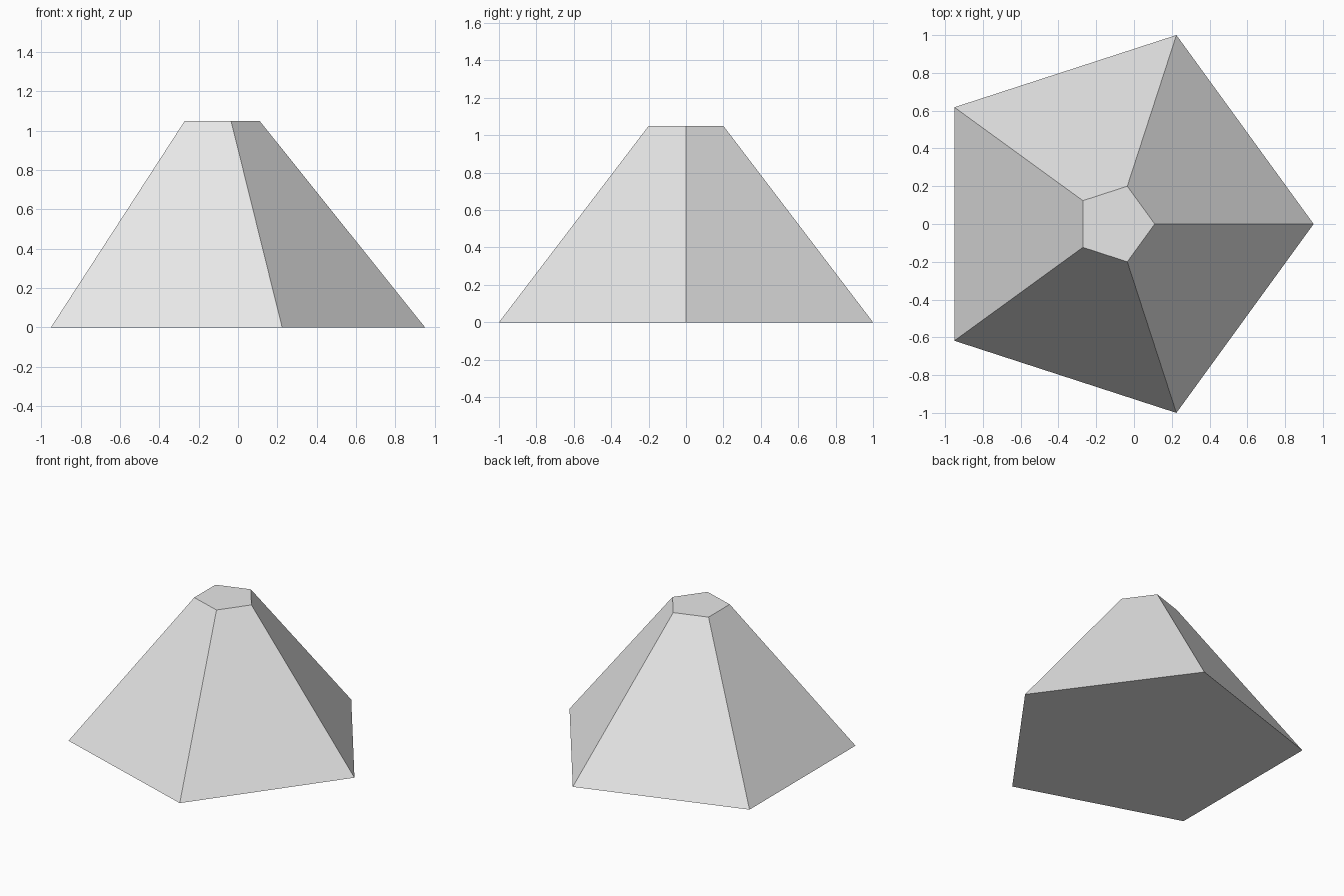
import bpy
import bmesh
from math import cos, sin, tau

cube = bpy.data.objects.get("Cube")
if cube:
    bpy.data.objects.remove(cube, do_unlink=True)

SIDES = 5
BASE_RADIUS = 1 / sin(tau / SIDES)
TOP_RADIUS = BASE_RADIUS * 0.2
HEIGHT = 1.05
CENTRE_X = 0.951 - BASE_RADIUS

# Plain grey surface
grey = bpy.data.materials.new("light_grey")
grey.use_nodes = True
colour = (0.8, 0.8, 0.8, 1)
grey.diffuse_color = colour
for node in grey.node_tree.nodes:
    if node.type == 'BSDF_PRINCIPLED':
        node.inputs["Base Color"].default_value = colour


def ring(bm, radius, z):
    """Regular polygon of vertices with one corner pointing to +x."""
    angles = [tau * i / SIDES for i in range(SIDES)]
    return [bm.verts.new((CENTRE_X + radius * cos(a), radius * sin(a), z)) for a in angles]


# Truncated five-sided pyramid: base, top and sloping sides
bm = bmesh.new()
base = ring(bm, BASE_RADIUS, 0)
top = ring(bm, TOP_RADIUS, HEIGHT)
bm.faces.new(base[::-1])
bm.faces.new(top)
for i in range(SIDES):
    j = (i + 1) % SIDES
    bm.faces.new((base[i], base[j], top[j], top[i]))
bmesh.ops.recalc_face_normals(bm, faces=bm.faces[:])

mesh = bpy.data.meshes.new("truncated_pyramid")
bm.to_mesh(mesh)
bm.free()
mesh.materials.append(grey)
pyramid = bpy.data.objects.new("truncated_pyramid", mesh)
bpy.context.collection.objects.link(pyramid)
